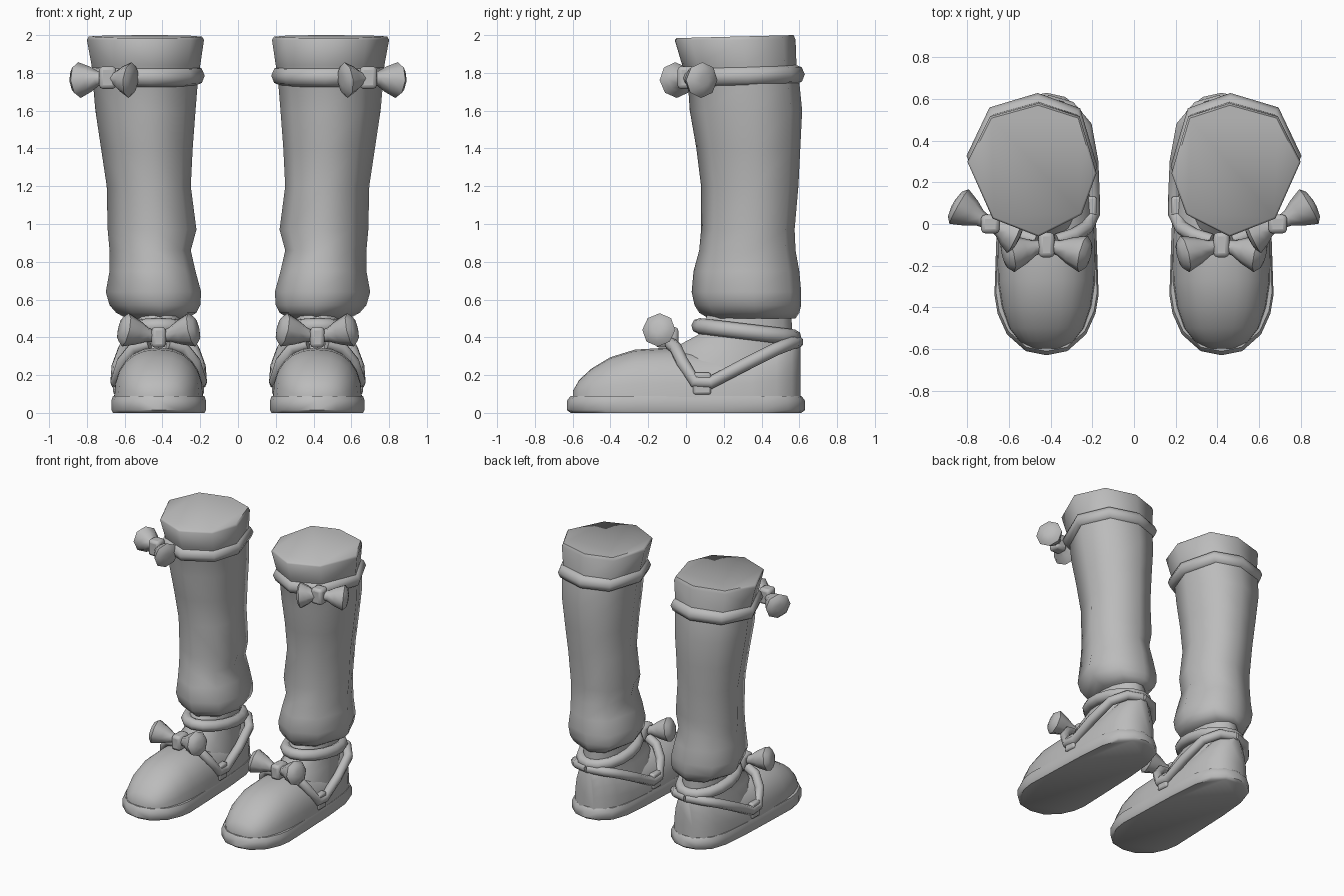
import bpy, bmesh, math
from mathutils import Vector

if "Cube" in bpy.data.objects:
    bpy.data.objects.remove(bpy.data.objects["Cube"])

grey = bpy.data.materials.new("plain grey")
grey.use_nodes = True
GREY = (0.5, 0.5, 0.5, 1)
grey.diffuse_color = GREY
grey.node_tree.nodes["Principled BSDF"].inputs["Base Color"].default_value = GREY

CX = 0.42  # centre line of the left boot


def finish(name, bm, angle=60, bevel=0):
    """Make an object for the left boot and mirror it to the right one."""
    bmesh.ops.recalc_face_normals(bm, faces=bm.faces)
    mesh = bpy.data.meshes.new(name)
    bm.to_mesh(mesh)
    bm.free()
    mesh.materials.append(grey)
    ob = bpy.data.objects.new(name, mesh)
    bpy.context.collection.objects.link(ob)
    if bevel:
        mod = ob.modifiers.new("soft edge", "BEVEL")
        mod.width, mod.segments, mod.limit_method = bevel, 2, "ANGLE"
        mod.angle_limit = math.radians(50)
    ob.modifiers.new("other boot", "MIRROR").use_mirror_merge = False
    bpy.ops.object.select_all(action="DESELECT")
    ob.select_set(True)
    bpy.context.view_layer.objects.active = ob
    bpy.ops.object.shade_smooth_by_angle(angle=math.radians(angle))
    return ob


def loft(bm, rings):
    """Skin closed rings of equal length and cap both ends."""
    loops = [[bm.verts.new(p) for p in ring] for ring in rings]
    n = len(loops[0])
    for a, b in zip(loops, loops[1:]):
        for i in range(n):
            j = (i + 1) % n
            bm.faces.new((a[i], a[j], b[j], b[i]))
    bm.faces.new(loops[0])
    bm.faces.new(loops[-1])


def tube(name, path, radius, cyclic=False):
    """Round strap along a path."""
    curve = bpy.data.curves.new(name, "CURVE")
    curve.dimensions = "3D"
    curve.bevel_depth, curve.bevel_resolution = radius, 2
    curve.use_fill_caps = True
    spline = curve.splines.new("POLY")
    spline.points.add(len(path) - 1)
    for point, co in zip(spline.points, path):
        point.co = (*co, 1)
    spline.use_cyclic_u = cyclic
    temp = bpy.data.objects.new("temp", curve)
    mesh = bpy.data.meshes.new_from_object(temp)
    bm = bmesh.new()
    bm.from_mesh(mesh)
    bpy.data.objects.remove(temp)
    finish(name, bm)


def bow(name, knot, ends, radius, knot_size):
    """Two flaring lobes and a rounded knot."""
    bm = bmesh.new()
    for end in ends:
        axis = Vector(end) - Vector(knot)
        turn = axis.to_track_quat("Z", "Y")
        rings = []
        for t, r in ((0, .3), (.3, .42), (.55, .72), (.88, 1), (1, .72), (1.04, .3)):
            rings.append([Vector(knot) + axis * t + turn @ Vector(
                (math.cos(a) * r * radius, math.sin(a) * r * radius, 0))
                for a in (math.tau * i / 8 for i in range(8))])
        loft(bm, rings)
    finish(name, bm, 50)
    box(name + "_knot", knot, knot_size, 0.02)


def box(name, centre, size, bevel):
    bm = bmesh.new()
    bmesh.ops.create_cube(bm, size=1)
    bmesh.ops.scale(bm, vec=size, verts=bm.verts)
    bmesh.ops.translate(bm, vec=centre, verts=bm.verts)
    finish(name, bm, 50, bevel)


# Sole: rounded outline with a soft rim
half = [(.1, -.61), (.19, -.53), (.235, -.43), (.25, -.34), (.242, -.1),
        (.23, .2), (.21, .42), (.17, .54), (.09, .61)]
outline = [(0, -.63)] + half + [(0, .63)] + [(-x, y) for x, y in reversed(half)]
bm = bmesh.new()
loft(bm, [[(CX + x * s, y * s, z) for x, y in outline]
          for z, s in ((0, .97), (.015, 1), (.065, 1), (.09, .97))])
finish("sole", bm, 50)

# Shoe: arched sections from toe to heel (y, half width, top height)
sections = [(-.597, .06, .12), (-.565, .13, .175), (-.5, .18, .235),
            (-.4, .215, .295), (-.27, .235, .335), (-.1, .237, .345),
            (.05, .232, .335), (.2, .222, .325), (.35, .208, .345),
            (.48, .18, .395), (.56, .13, .41), (.605, .06, .37)]
bm = bmesh.new()
rings = []
for y, w, h in sections:
    ring = []
    for i in range(13):
        c, s = math.cos(math.pi * i / 12), math.sin(math.pi * i / 12)
        ring.append((CX + math.copysign(abs(c) ** .85, c) * w, y,
                     .07 + (h - .07) * max(s, 0) ** .85))
    rings.append(ring)
loft(bm, rings)
finish("shoe", bm)

# Ankle inside the shoe (z, half width, front y, back y)
bm = bmesh.new()
loft(bm, [[(CX + w * math.cos(a), (f + b) / 2 + (b - f) / 2 * math.sin(a), z)
           for a in (math.tau * i / 14 for i in range(14))]
          for z, w, f, b in ((.2, .19, -.15, .57), (.34, .165, -.08, .57),
                             (.42, .145, .07, .57), (.56, .14, .12, .56))])
finish("ankle", bm)

# Legging: uneven eight-sided rings (z, x from, x to, y from, y to)
octagon = [(1, .12), (.65, .8), (-.1, 1), (-.74, .8),
           (-1, -.05), (-.77, -.67), (-.1, -1), (.61, -.73)]


def leg_ring(z, x0, x1, y0, y1, tilt=0):
    return [((x0 + x1) / 2 + (x1 - x0) / 2 * u,
             (y0 + y1) / 2 + (y1 - y0) / 2 * v, z + tilt * v) for u, v in octagon]


levels = [(.5, .27, .59, .12, .58), (.53, .22, .645, .07, .6),
          (.57, .2, .68, .045, .61), (.64, .195, .7, .03, .61),
          (.75, .225, .68, .04, .6), (.86, .25, .68, .07, .58),
          (.97, .22, .69, .08, .575), (1.2, .25, .695, .08, .595),
          (1.4, .24, .725, .055, .605), (1.6, .225, .755, .02, .615),
          (1.75, .213, .768, .01, .6), (1.84, .2, .775, -.02, .585),
          (1.975, .18, .8, -.06, .58)]
bm = bmesh.new()
rings = [leg_ring(*level) for level in levels]
rings.append(leg_ring(1.992, .19, .79, -.05, .57, .008))
loft(bm, rings)
finish("legging", bm, 65)

# Band under the cuff and its bow on the outer front
tube("cuff_band", leg_ring(1.785, .23, .75, .01, .575, .006), .054, True)
bow("cuff_bow", (.69, .0, 1.775), [(.86, .095, 1.76), (.555, -.06, 1.76)], .095,
    (.09, .09, .12))

# Tilted ankle strap
tube("ankle_strap", [(CX + .16 * math.cos(a), .32 + .25 * math.sin(a),
                      .43 - .03 * math.sin(a))
                     for a in (math.tau * i / 16 for i in range(16))], .042, True)

# Straps running from the instep down to the buckle and up round the heel
side_path = [(.05, -.08, .365), (.13, -.055, .345), (.19, -.02, .27),
             (.222, .045, .165), (.222, .13, .16), (.215, .3, .25),
             (.185, .47, .335), (.11, .56, .37), (0, .59, .375)]
for side, sign in (("outer", 1), ("inner", -1)):
    tube(side + "_shoe_strap", [(CX + sign * x, y, z) for x, y, z in side_path], .034)
    box(side + "_buckle", (CX + sign * .213, .085, .155), (.055, .095, .115), .012)

# Bow over the instep
bow("shoe_bow", (CX, -.1, .4), [(CX + s * .2, -.15, .445) for s in (1, -1)], .09,
    (.075, .12, .11))
